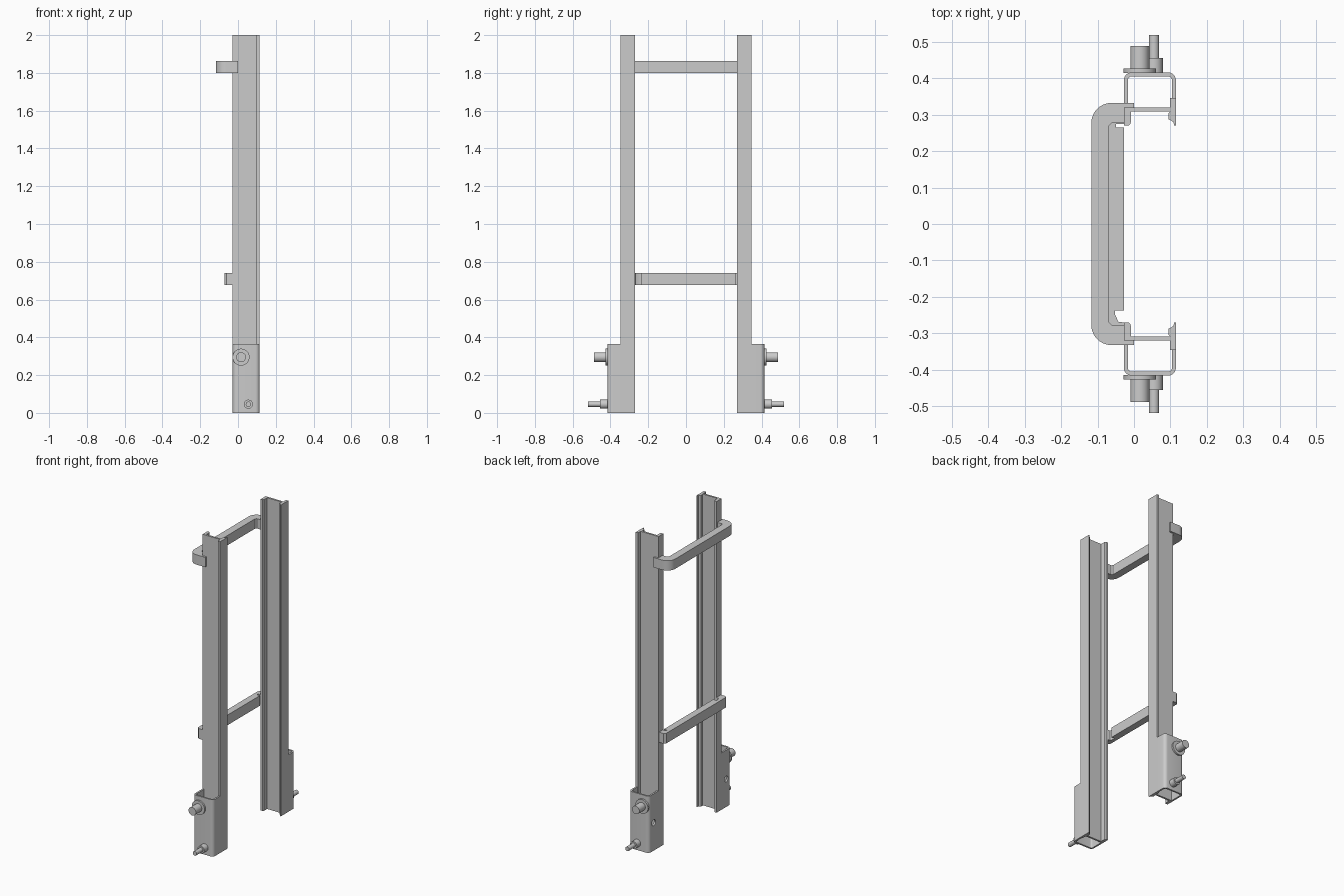
import bpy, bmesh
from math import cos, sin, radians
from mathutils import Matrix

if "Cube" in bpy.data.objects:
    bpy.data.objects.remove(bpy.data.objects["Cube"])


def arc(cx, cy, r, a0, a1, n=6):
    """Points along an arc, angles in degrees."""
    return [(cx + r * cos(radians(a0 + (a1 - a0) * i / n)),
             cy + r * sin(radians(a0 + (a1 - a0) * i / n))) for i in range(n + 1)]


def finish(bm, name, mirror, smooth=True):
    bmesh.ops.recalc_face_normals(bm, faces=bm.faces[:])
    mesh = bpy.data.meshes.new(name)
    bm.to_mesh(mesh)
    bm.free()
    ob = bpy.data.objects.new(name, mesh)
    bpy.context.collection.objects.link(ob)
    if smooth:
        bpy.ops.object.select_all(action='DESELECT')
        ob.select_set(True)
        bpy.context.view_layer.objects.active = ob
        bpy.ops.object.shade_smooth_by_angle(angle=radians(30))
    if mirror:
        add_mirror(ob)
    return ob


def add_mirror(ob):
    m = ob.modifiers.new("Mirror", 'MIRROR')
    m.use_axis = (False, True, False)
    m.use_mirror_merge = False


def prism(name, pts, z0, z1, mirror=True):
    """Extrude a plan outline from z0 to z1."""
    bm = bmesh.new()
    face = bm.faces.new([bm.verts.new((x, y, z0)) for x, y in pts])
    ext = bmesh.ops.extrude_face_region(bm, geom=[face])
    verts = [v for v in ext["geom"] if isinstance(v, bmesh.types.BMVert)]
    bmesh.ops.translate(bm, verts=verts, vec=(0, 0, z1 - z0))
    return finish(bm, name, mirror)


def rod(name, x, z, r, y0, y1):
    """Cylinder along y, mirrored to the other side."""
    bm = bmesh.new()
    mat = Matrix.Translation((x, (y0 + y1) / 2, z)) @ Matrix.Rotation(radians(90), 4, 'X')
    bmesh.ops.create_cone(bm, cap_ends=True, segments=32, radius1=r, radius2=r,
                          depth=y1 - y0, matrix=mat)
    return finish(bm, name, True)


# Tall mast rails: web, inward lip on the back, T flange on the far edge
rail = [(-0.028, 0.32), (-0.028, 0.27), (-0.014, 0.27), (-0.009, 0.276), (-0.008, 0.308),
        (0.099, 0.308), (0.095, 0.304), (0.095, 0.287), (0.108, 0.280), (0.110, 0.27),
        (0.115, 0.27), (0.115, 0.346), (0.099, 0.346), (0.099, 0.32)]
prism("mast_rail", rail, 0, 2)

# Rounded U-shaped foot sleeves closing against the rails
L, R, T, t, r = -0.028, 0.115, 0.416, 0.011, 0.022
sleeve = ([(R, 0.346)] + arc(R - r, T - r, r, 0, 90) + arc(L + r, T - r, r, 90, 180)
          + [(L, 0.32), (L + t, 0.32)]
          + arc(L + r, T - r, r - t, 180, 90) + arc(R - r, T - r, r - t, 90, 0)
          + [(R - t, 0.346)])
foot = prism("foot_sleeve", sleeve, 0, 0.365, mirror=False)

# Access hole through the back wall of each sleeve
bm = bmesh.new()
bmesh.ops.create_cone(bm, cap_ends=True, segments=24, radius1=0.019, radius2=0.019, depth=0.05,
                      matrix=Matrix.Translation((L, 0.368, 0.18)) @ Matrix.Rotation(radians(90), 4, 'Y'))
cutter = finish(bm, "hole_cutter", False, smooth=False)
cutter.hide_render = True
cutter.hide_set(True)
cut = foot.modifiers.new("Hole", 'BOOLEAN')
cut.operation = 'DIFFERENCE'
cut.solver = 'EXACT'
cut.object = cutter
add_mirror(foot)

# Roller studs with washers, and lower pins with collars
rod("roller_washer", 0.016, 0.295, 0.045, 0.414, 0.427)
rod("roller_stud", 0.016, 0.295, 0.026, 0.42, 0.488)
rod("pin_collar", 0.055, 0.046, 0.024, 0.41, 0.455)
rod("lower_pin", 0.055, 0.046, 0.014, 0.44, 0.518)

# Upper U-shaped cross brace wrapping around the rails
half = ([(-0.068, 0.27), (-0.06, 0.278), (-0.028, 0.278), (-0.028, 0.32), (0, 0.32), (0, 0.332)]
        + arc(-0.062, 0.277, 0.055, 90, 180, 10))
prism("upper_brace", half + [(x, -y) for x, y in reversed(half)], 1.8, 1.863, mirror=False)

# Lower cross brace sitting on the back of the rails
lower = [(-0.028, 0.264), (-0.05, 0.264), (-0.05, 0.274), (-0.028, 0.274), (-0.028, 0.315),
         (-0.06, 0.315), (-0.072, 0.303), (-0.072, -0.303), (-0.06, -0.315), (-0.028, -0.315),
         (-0.028, -0.27), (-0.043, -0.268), (-0.052, -0.248), (-0.052, -0.237), (-0.028, -0.237)]
prism("lower_brace", lower, 0.676, 0.741, mirror=False)
